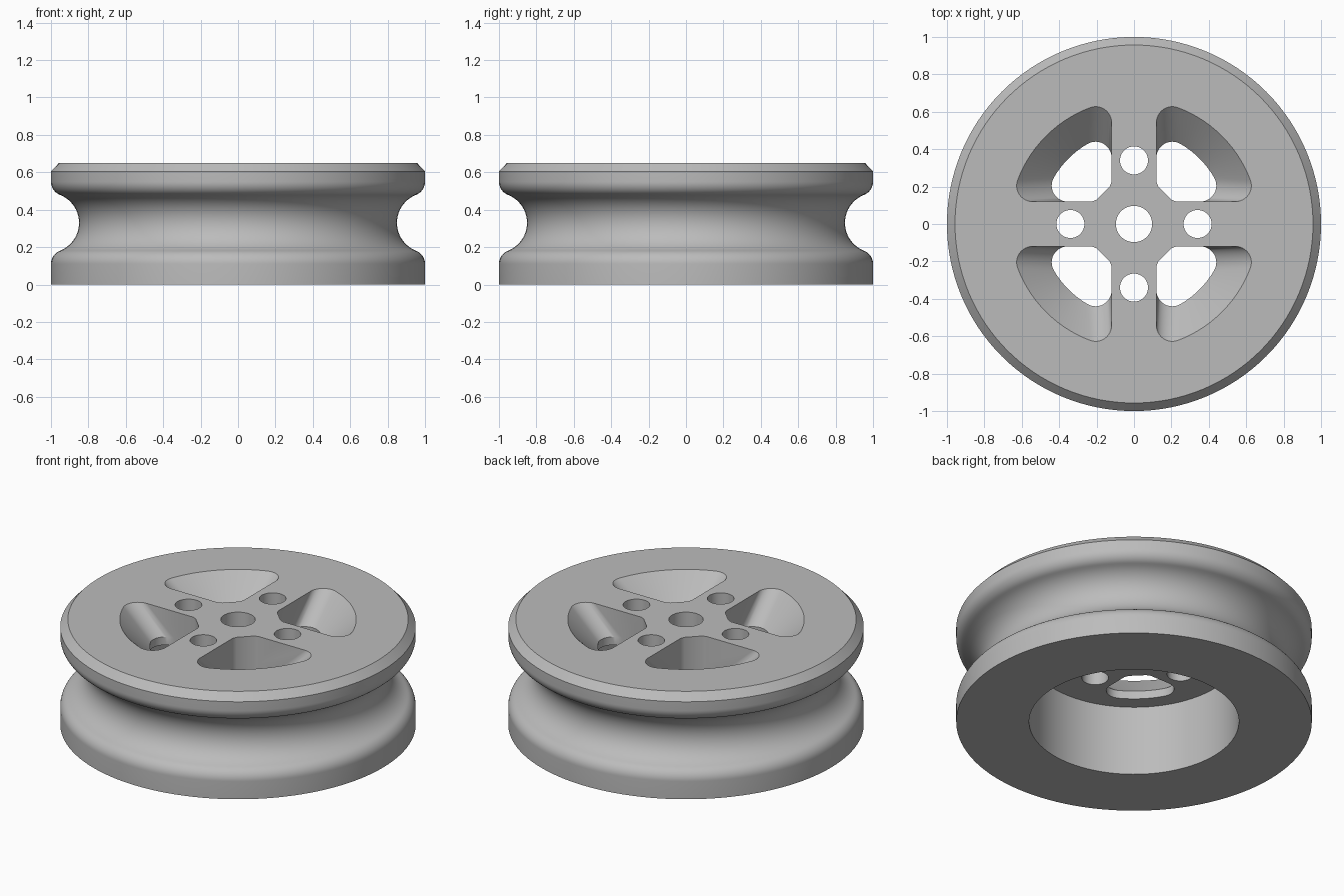
import bpy, bmesh
from math import sin, cos, pi, atan2, sqrt, radians

if "Cube" in bpy.data.objects:
    bpy.data.objects.remove(bpy.data.objects["Cube"])

SEG = 128
TOP, WEB = 0.65, 0.435          # top face and underside of the web

grey = bpy.data.materials.new("plain grey")
grey.use_nodes = True
colour = (0.5, 0.5, 0.5, 1)
grey.diffuse_color = colour
grey.node_tree.nodes["Principled BSDF"].inputs["Base Color"].default_value = colour


def arc(cx, cy, r, a0, a1, n):
    return [(cx + r * cos(a0 + (a1 - a0) * i / n),
             cy + r * sin(a0 + (a1 - a0) * i / n)) for i in range(n + 1)]


def loft(name, rings):
    """Closed solid skinned through rings of equal point count."""
    bm = bmesh.new()
    loops = [[bm.verts.new(p) for p in ring] for ring in rings]
    n = len(loops[0])
    for a, b in zip(loops, loops[1:]):
        for i in range(n):
            j = (i + 1) % n
            bm.faces.new((a[i], a[j], b[j], b[i]))
    bm.faces.new(loops[0][::-1])
    bm.faces.new(loops[-1])
    bmesh.ops.recalc_face_normals(bm, faces=bm.faces)
    mesh = bpy.data.meshes.new(name)
    bm.to_mesh(mesh)
    bm.free()
    mesh.materials.append(grey)
    obj = bpy.data.objects.new(name, mesh)
    bpy.context.collection.objects.link(obj)
    return obj


def circle(r, z, cx=0, cy=0, n=SEG):
    return [(cx + r * cos(2 * pi * i / n), cy + r * sin(2 * pi * i / n), z) for i in range(n)]


# Wheel profile: recess, rim, rounded lip, round groove, rounded lip, chamfer
mid, low, lip, groove, gx = 0.33, 0.11, 0.076, 0.16, 1.01
t = atan2(mid - low, gx - (1 - lip))
lower = arc(1 - lip, low, lip, 0, t, 10)
hollow = arc(gx, mid, groove, pi + t, pi - t, 28)
upper = [(r, 2 * mid - z) for r, z in reversed(lower)]
profile = [(0.59, WEB), (0.59, 0), (1, 0)] + lower + hollow[1:-1] + upper
profile += [(1, 0.605), (0.957, TOP)]
wheel = loft("grooved_wheel", [circle(r, z) for r, z in profile])


# Window outline: straight spoke sides, rounded outer corners, chamfered hub corner
def window(R, z, turn):
    side, f = 0.12, 0.085
    cx = side + f
    cy = sqrt((R - f) ** 2 - cx ** 2)
    a = atan2(cy, cx)
    half = [(0.2, 0.13), (0.13, 0.2), (side, 0.225)][1:]
    half += arc(cx, cy, f, pi, a, 12)
    outer = arc(0, 0, R, a, pi / 2 - a, 20)[1:-1]
    pts = half + outer + [(y, x) for x, y in reversed(half)]
    c, s = round(cos(turn)), round(sin(turn))
    return [(x * c - y * s, x * s + y * c, z) for x, y in pts]


cutters = []
for k in range(4):
    a = k * pi / 2
    levels = [(0.495, 0.38), (0.495, 0.485), (0.665, TOP), (0.7165, 0.70)]
    cutters.append(loft("window_cutter", [window(R, z, a) for R, z in levels]))
    cutters.append(loft("bolt_hole_cutter", [
        circle(0.075, z, 0.34 * cos(a), 0.34 * sin(a), 48) for z in (0.38, 0.7)]))
cutters.append(loft("axle_hole_cutter", [circle(0.097, z, n=64) for z in (0.38, 0.7)]))

# Cut the web, then discard the cutters
bpy.context.view_layer.objects.active = wheel
for cutter in cutters:
    cutter.hide_render = True
    mod = wheel.modifiers.new("cut", 'BOOLEAN')
    mod.operation = 'DIFFERENCE'
    mod.solver = 'EXACT'
    mod.object = cutter
    bpy.ops.object.modifier_apply(modifier=mod.name)
    bpy.data.objects.remove(cutter)

# Smooth the curved surfaces, keep real edges sharp
for o in bpy.context.selected_objects:
    o.select_set(False)
wheel.select_set(True)
bpy.ops.object.shade_smooth_by_angle(angle=radians(28))
